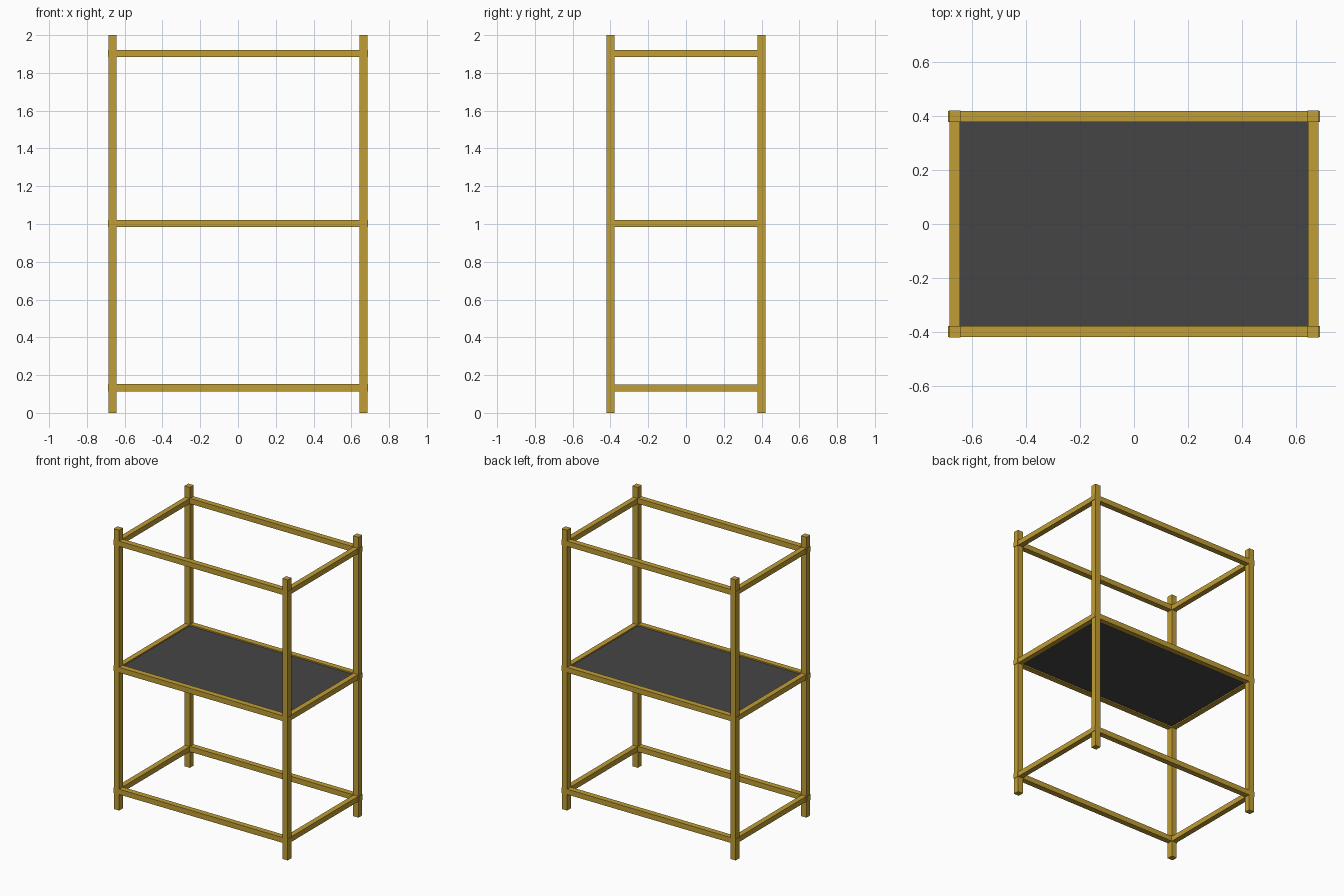
import bpy

cube = bpy.data.objects.get("Cube")
if cube:
    bpy.data.objects.remove(cube, do_unlink=True)


def make_material(name, color):
    mat = bpy.data.materials.new(name)
    mat.use_nodes = True
    mat.diffuse_color = color
    mat.node_tree.nodes["Principled BSDF"].inputs["Base Color"].default_value = color
    return mat


gold = make_material("gold", (0.53, 0.34, 0.035, 1))
charcoal = make_material("charcoal", (0.06, 0.06, 0.06, 1))


def box(name, center, size, mat):
    bpy.ops.mesh.primitive_cube_add(size=1, location=center)
    obj = bpy.context.object
    obj.name = name
    obj.scale = size
    bpy.ops.object.transform_apply(location=False, rotation=False, scale=True)
    obj.data.materials.append(mat)
    return obj


POST_X, POST_Y = 0.665, 0.399
POST = 0.042
RAIL_DEPTH, RAIL_HEIGHT = 0.04, 0.038
LEVELS = {"lower": 0.133, "middle": 1.002, "upper": 1.902}
SIDES = {"left": 1, "right": -1}
ENDS = {"front": -1, "back": 1}

# Corner posts
for side, sx in SIDES.items():
    for end, sy in ENDS.items():
        box(f"{end}_{side}_post", (sx * POST_X, sy * POST_Y, 1), (POST, POST, 2), gold)

# Three rings of rails; the long rails poke slightly through the posts
for level, z in LEVELS.items():
    for end, sy in ENDS.items():
        box(f"{level}_{end}_rail", (0, sy * POST_Y, z),
            (1.378, RAIL_DEPTH, RAIL_HEIGHT), gold)
    for side, sx in SIDES.items():
        box(f"{level}_{side}_rail", (sx * POST_X, 0, z),
            (RAIL_DEPTH - 0.002, 2 * POST_Y, RAIL_HEIGHT - 0.001), gold)

# Shelf panel set inside the middle ring
box("shelf_panel", (0, 0, LEVELS["middle"]),
    (2 * POST_X - RAIL_DEPTH + 0.002, 2 * POST_Y - RAIL_DEPTH, 0.02), charcoal)
